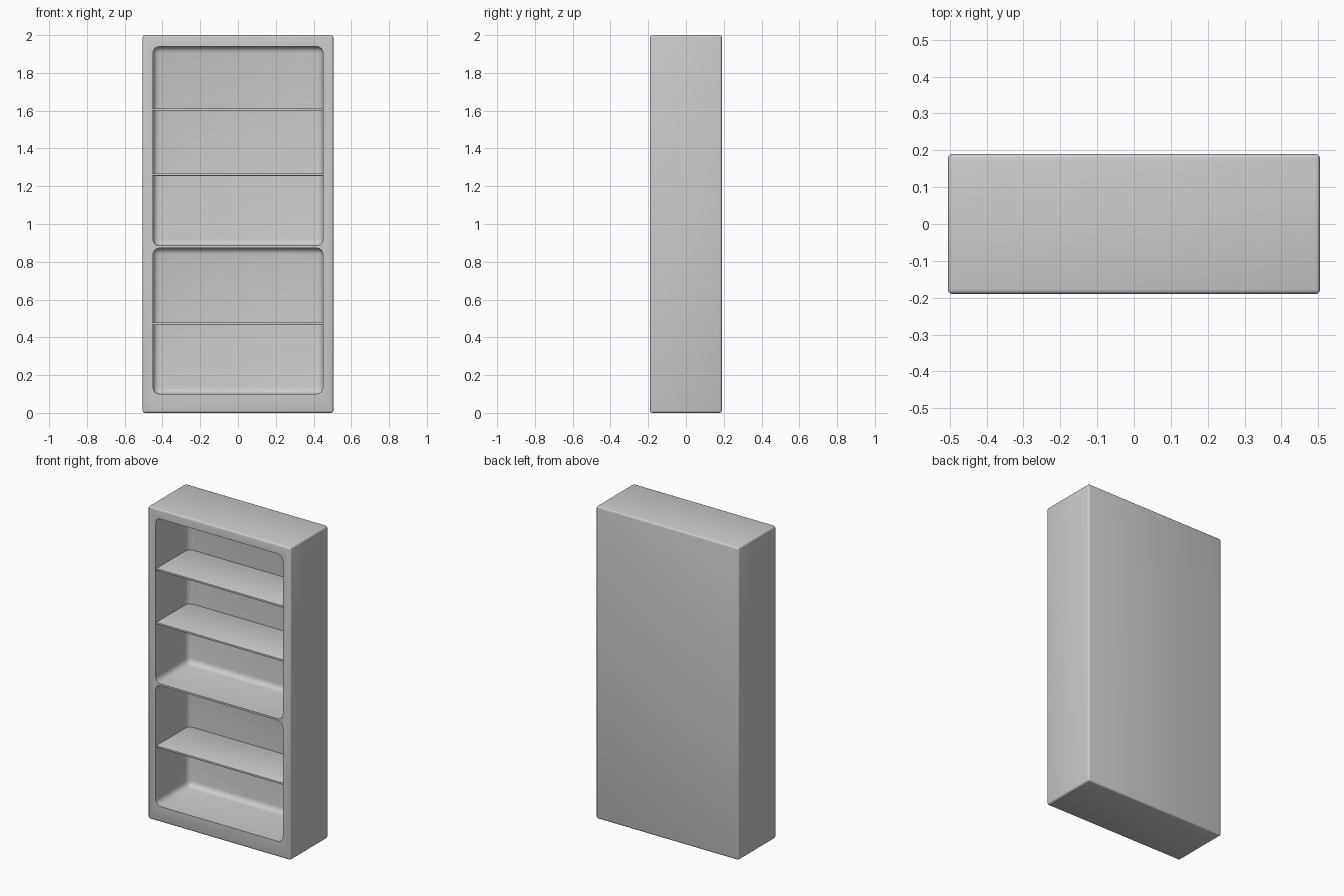
import bpy
import math

if "Cube" in bpy.data.objects:
    bpy.data.objects.remove(bpy.data.objects["Cube"], do_unlink=True)

WIDTH, DEPTH, HEIGHT = 1.01, 0.38, 2.0
FRONT, INNER_BACK = -DEPTH / 2, 0.145
HALF_OPENING = 0.45

grey = bpy.data.materials.new("light grey")
grey.use_nodes = True
colour = (0.6, 0.6, 0.6, 1)
grey.diffuse_color = colour
grey.node_tree.nodes["Principled BSDF"].inputs["Base Color"].default_value = colour


def rounded_box(name, x, y, z, radius, segments=4):
    """Box between (low, high) pairs on each axis, with rounded edges."""
    spans = (x, y, z)
    bpy.ops.mesh.primitive_cube_add(size=1, location=[(a + b) / 2 for a, b in spans])
    box = bpy.context.object
    box.name = name
    box.scale = [b - a for a, b in spans]
    bpy.ops.object.transform_apply(location=False, rotation=False, scale=True)
    box.data.materials.append(grey)
    bevel = box.modifiers.new("rounding", "BEVEL")
    bevel.width = radius
    bevel.segments = segments
    bpy.ops.object.modifier_apply(modifier=bevel.name)
    return box


def smooth(obj):
    bpy.ops.object.select_all(action="DESELECT")
    obj.select_set(True)
    bpy.context.view_layer.objects.active = obj
    bpy.ops.object.shade_smooth_by_angle(angle=math.radians(35))


# Outer case
case = rounded_box("bookcase_body", (-WIDTH / 2, WIDTH / 2), (FRONT, -FRONT),
                   (0, HEIGHT), 0.012, 3)

# Two compartments with rounded corners, hollowed out from the front
for name, z in (("lower", (0.10, 0.873)), ("upper", (0.885, 1.94))):
    cutter = rounded_box(name + "_compartment_cutter", (-HALF_OPENING, HALF_OPENING),
                         (FRONT - 0.2, INNER_BACK), z, 0.035)
    cut = case.modifiers.new(name, "BOOLEAN")
    cut.operation = "DIFFERENCE"
    cut.solver = "EXACT"
    cut.object = cutter
    bpy.context.view_layer.objects.active = case
    bpy.ops.object.modifier_apply(modifier=cut.name)
    bpy.data.objects.remove(cutter, do_unlink=True)
smooth(case)

# Thin shelves
for name, top in (("lower", 0.478), ("middle", 1.267), ("upper", 1.612)):
    shelf = rounded_box(name + "_shelf", (-HALF_OPENING - 0.005, HALF_OPENING + 0.005),
                        (FRONT + 0.008, INNER_BACK + 0.005), (top - 0.012, top), 0.002, 2)
    smooth(shelf)
